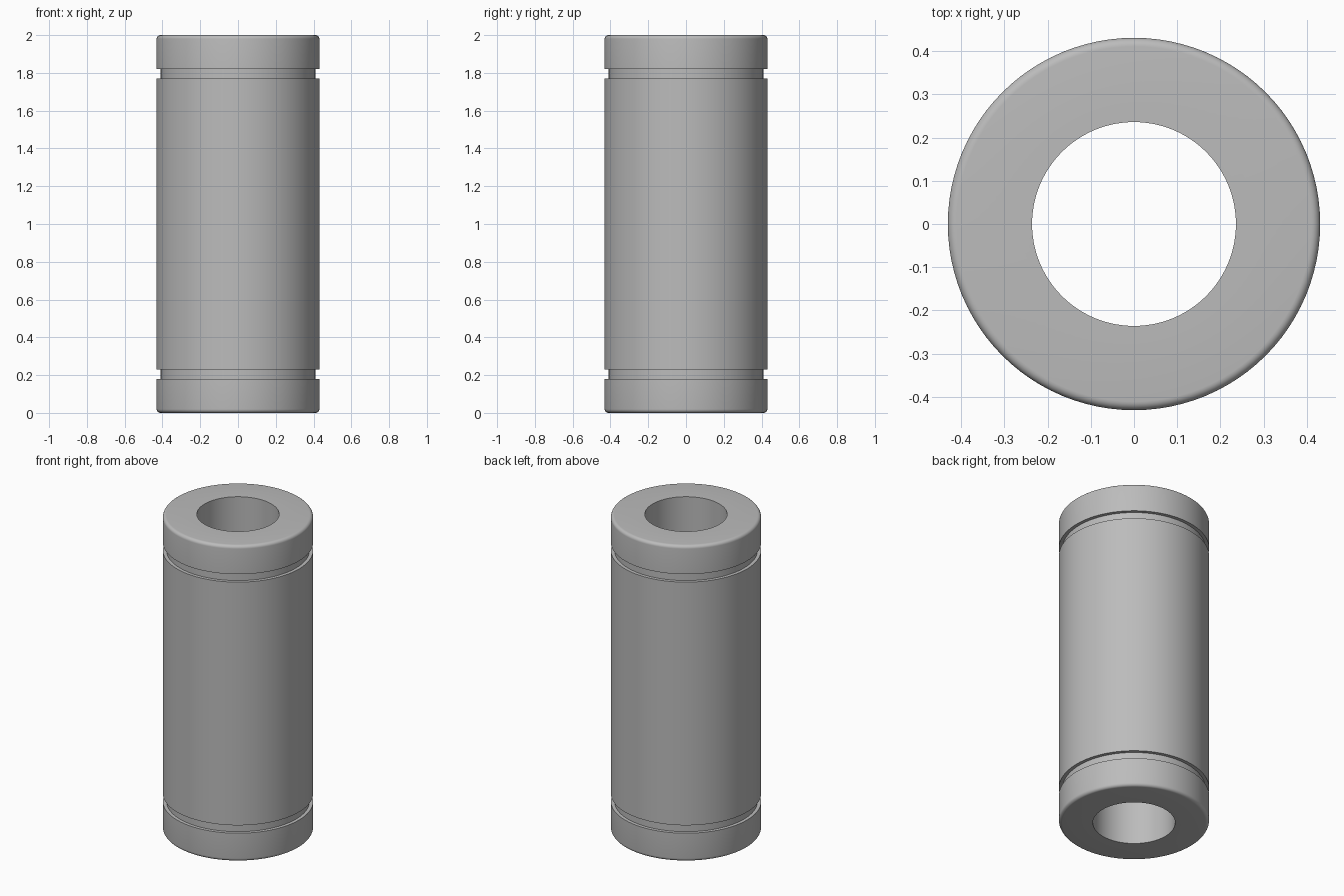
import bpy, bmesh, math
from mathutils import Matrix, Vector

cube = bpy.data.objects.get("Cube")
if cube:
    bpy.data.objects.remove(cube, do_unlink=True)

HEIGHT, OUTER, BORE, GROOVE, FILLET = 2.0, 0.431, 0.236, 0.41, 0.02
GROOVE_LOW, GROOVE_HIGH = 0.18, 0.23
SIDES, FILLET_STEPS = 96, 6

# Plain grey metal
steel = bpy.data.materials.new("grey_steel")
steel.use_nodes = True
grey = (0.5, 0.5, 0.5, 1.0)
steel.diffuse_color = grey
steel.node_tree.nodes["Principled BSDF"].inputs["Base Color"].default_value = grey

# Lower half of the wall section: bore, rounded rim, snap-ring groove
lower = [(BORE, 0.0)]
for i in range(FILLET_STEPS + 1):
    a = math.pi / 2 * i / FILLET_STEPS
    lower.append((OUTER - FILLET + FILLET * math.sin(a), FILLET - FILLET * math.cos(a)))
lower += [(OUTER, GROOVE_LOW), (GROOVE, GROOVE_LOW),
          (GROOVE, GROOVE_HIGH), (OUTER, GROOVE_HIGH)]
# Upper half mirrors the lower one
section = lower + [(r, HEIGHT - z) for r, z in reversed(lower)]

# Revolve the closed section about z
bm = bmesh.new()
rings = []
for s in range(SIDES):
    turn = Matrix.Rotation(math.tau * s / SIDES, 3, 'Z')
    rings.append([bm.verts.new(turn @ Vector((r, 0, z))) for r, z in section])
count = len(section)
for s in range(SIDES):
    a, b = rings[s], rings[(s + 1) % SIDES]
    for i in range(count):
        j = (i + 1) % count
        bm.faces.new((a[i], b[i], b[j], a[j]))
bmesh.ops.recalc_face_normals(bm, faces=bm.faces)

mesh = bpy.data.meshes.new("grooved_bushing")
bm.to_mesh(mesh)
bm.free()
mesh.materials.append(steel)
bushing = bpy.data.objects.new("grooved_bushing", mesh)
bpy.context.collection.objects.link(bushing)

# Smooth walls with crisp groove and bore edges
bpy.ops.object.select_all(action='DESELECT')
bushing.select_set(True)
bpy.context.view_layer.objects.active = bushing
bpy.ops.object.shade_smooth_by_angle(angle=math.radians(30))
